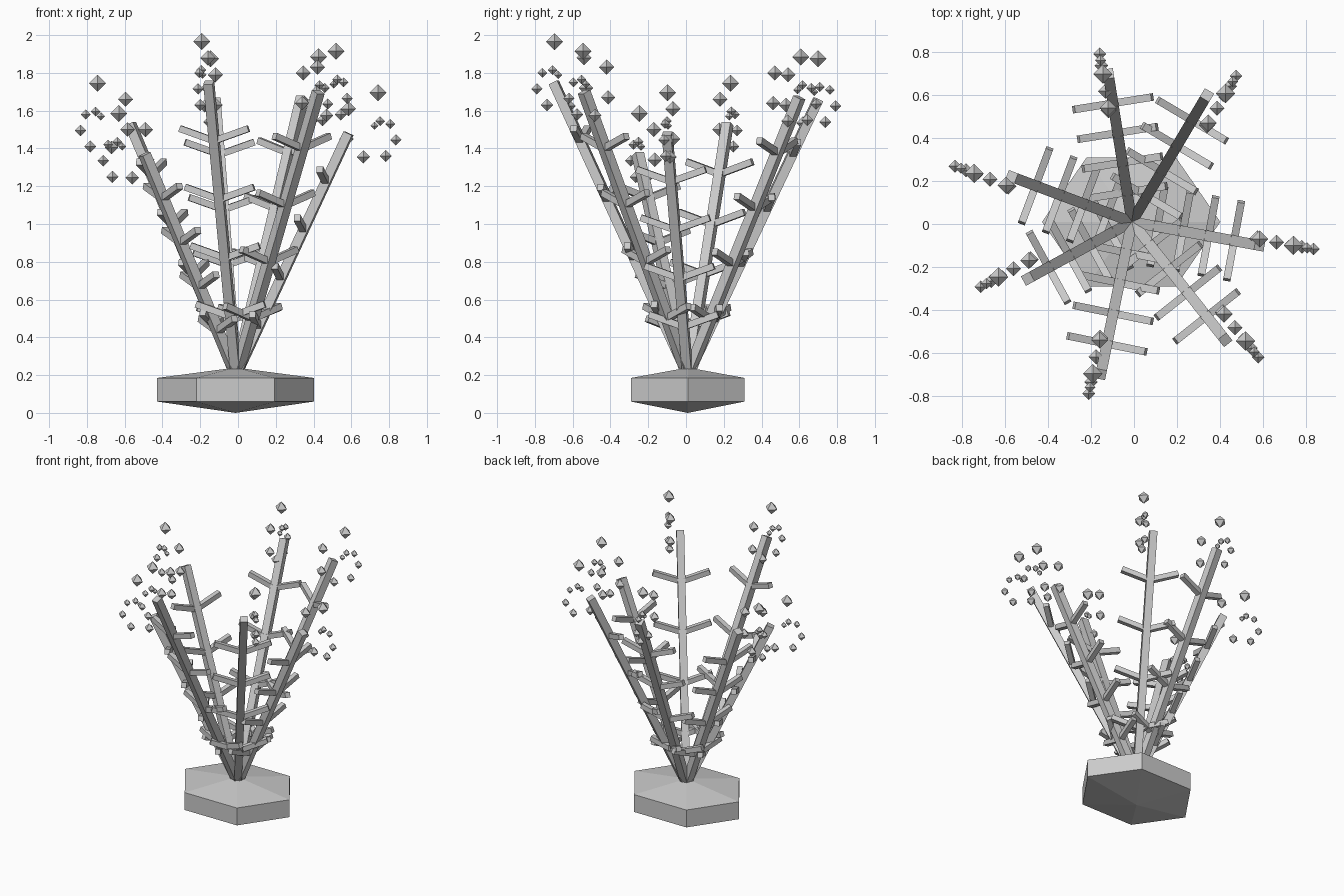
import bpy, bmesh
from math import pi, cos, sin, radians
from mathutils import Vector, Matrix

cube = bpy.data.objects.get("Cube")
if cube:
    bpy.data.objects.remove(cube, do_unlink=True)

grey = bpy.data.materials.new("plain_grey")
grey.use_nodes = True
grey.diffuse_color = (0.6, 0.6, 0.6, 1)
grey.node_tree.nodes["Principled BSDF"].inputs["Base Color"].default_value = (0.6, 0.6, 0.6, 1)

ROOT = Vector((-0.01, 0.01, 0.2))


def finish(name, bm):
    bmesh.ops.recalc_face_normals(bm, faces=bm.faces)
    mesh = bpy.data.meshes.new(name)
    bm.to_mesh(mesh)
    bm.free()
    mesh.materials.append(grey)
    obj = bpy.data.objects.new(name, mesh)
    bpy.context.collection.objects.link(obj)


def beam(bm, start, end, width, side):
    """Square bar from start to end, one pair of faces turned towards side."""
    along = (end - start).normalized()
    across = (side - along * side.dot(along)).normalized()
    frame = Matrix((across, along.cross(across), along)).transposed().to_4x4()
    size = Matrix.Diagonal((width, width, (end - start).length, 1))
    bmesh.ops.create_cube(bm, size=1, matrix=Matrix.Translation((start + end) / 2) @ frame @ size)


def octahedron(bm, centre, r):
    ring = [bm.verts.new(centre + Vector((r * cos(k * pi / 2), r * sin(k * pi / 2), 0))) for k in range(4)]
    for h in (-r, r):
        tip = bm.verts.new(centre + Vector((0, 0, h)))
        for k in range(4):
            bm.faces.new((ring[k], ring[(k + 1) % 4], tip))


# Hexagonal base with a shallow point above and below
bm = bmesh.new()
rings = [[bm.verts.new((-0.013 + 0.415 * cos(k * pi / 3), 0.01 + 0.347 * sin(k * pi / 3), z))
          for k in range(6)] for z in (0.06, 0.185)]
bottom = bm.verts.new((-0.013, 0.01, 0))
top = bm.verts.new((-0.013, 0.01, 0.24))
for k in range(6):
    n = (k + 1) % 6
    bm.faces.new((rings[0][k], rings[0][n], rings[1][n], rings[1][k]))
    bm.faces.new((rings[0][k], rings[0][n], bottom))
    bm.faces.new((rings[1][k], rings[1][n], top))
finish("base", bm)

# Stem tip and plan position of the innermost crystal of each cluster
stems = [
    ((0.585, -0.10, 1.48), (0.585, -0.07)),
    ((0.34, 0.60, 1.67), (0.345, 0.47)),
    ((-0.12, 0.70, 1.66), (-0.12, 0.54)),
    ((-0.57, 0.22, 1.53), (-0.595, 0.18)),
    ((-0.495, -0.255, 1.37), (-0.49, -0.17)),
    ((-0.155, -0.70, 1.75), (-0.16, -0.54)),
    ((0.425, -0.54, 1.70), (0.42, -0.42)),
]
# Crystal cluster: distance outward, height over the stem tip, radius
cluster = [
    (0, 0.13, 0.04), (0.16, 0.215, 0.045), (0.14, 0.04, 0.022),
    (0.17, 0.065, 0.026), (0.225, 0.05, 0.026), (0.255, -0.035, 0.03),
    (0.20, -0.12, 0.032), (0.08, -0.125, 0.035), (-0.01, -0.03, 0.038),
]

for i, (tip, inner) in enumerate(stems, 1):
    tip = Vector(tip)
    out = Vector((tip.x - ROOT.x, tip.y - ROOT.y, 0)).normalized()
    side = Vector((-out.y, out.x, 0))

    bm = bmesh.new()
    beam(bm, ROOT, tip, 0.05, side)
    finish(f"stem_{i}", bm)

    # Four pairs of rising twigs
    bm = bmesh.new()
    for t in (0.2, 0.4, 0.6, 0.8):
        joint = ROOT.lerp(tip, t)
        for s in (-1, 1):
            beam(bm, joint, joint + side * s * 0.185 + Vector((0, 0, 0.065)), 0.035, out)
    finish(f"twigs_{i}", bm)

    # Floating crystals
    bm = bmesh.new()
    for d, h, r in cluster:
        octahedron(bm, Vector((*inner, tip.z + h)) + out * d, r)
    finish(f"crystals_{i}", bm)
